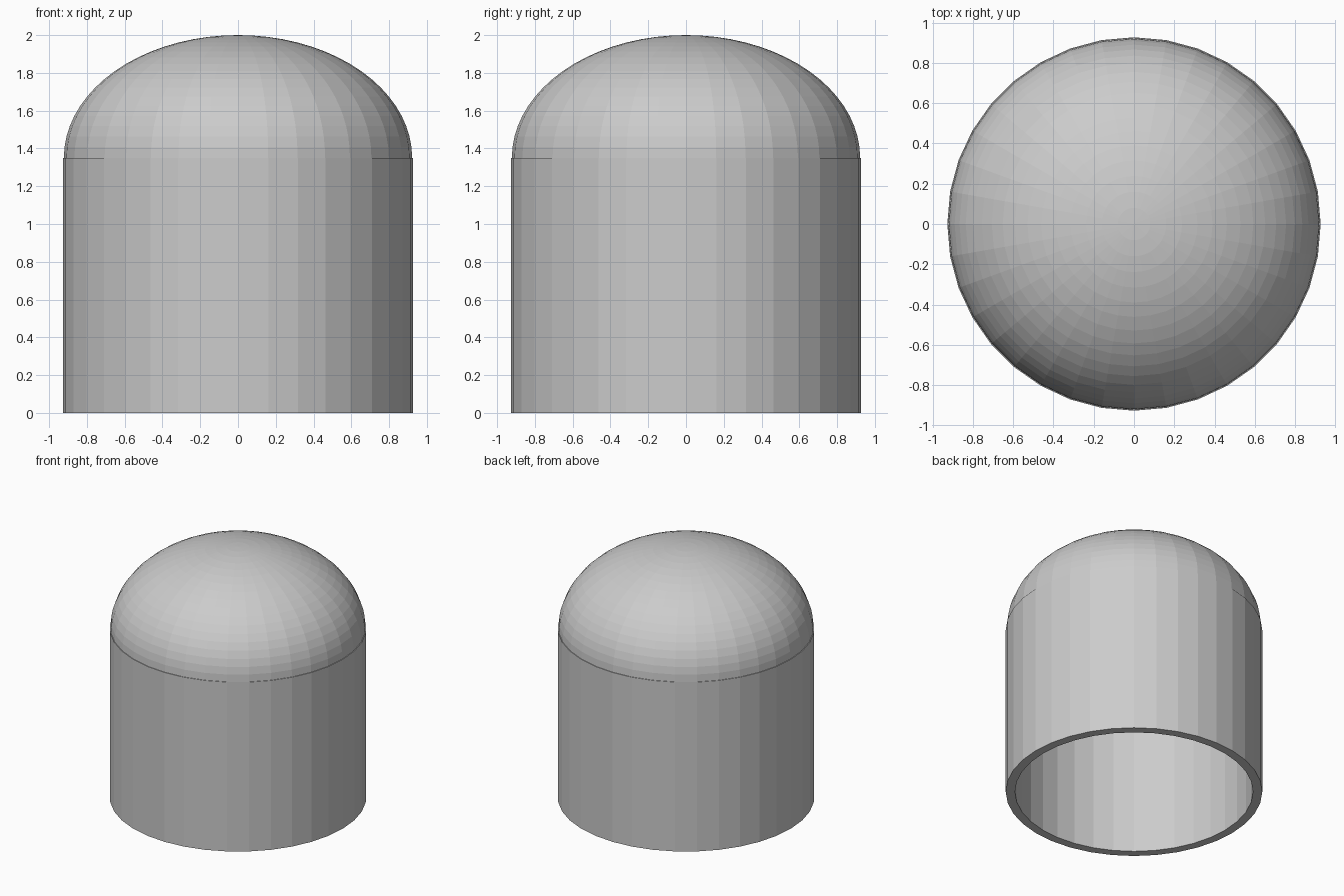
import bpy, bmesh
from math import sin, cos, pi

if "Cube" in bpy.data.objects:
    bpy.data.objects.remove(bpy.data.objects["Cube"])

SIDES, RINGS = 36, 18
WALL_TOP = 1.35


def dome_profile(radius, height):
    """Quarter ellipse from the wall top up to just short of the apex, plus apex height."""
    pts = [(radius * cos(i * pi / 2 / RINGS), WALL_TOP + height * sin(i * pi / 2 / RINGS))
           for i in range(RINGS)]
    return pts, WALL_TOP + height


def ring(bm, r, z):
    return [bm.verts.new((r * cos(2 * pi * k / SIDES), r * sin(2 * pi * k / SIDES), z))
            for k in range(SIDES)]


def skin(bm, profile, apex_start, apex_end):
    """Revolve an open profile around z and close both ends on the axis."""
    rings = [ring(bm, r, z) for r, z in profile]
    for a, b in zip(rings, rings[1:]):
        for k in range(SIDES):
            n = (k + 1) % SIDES
            bm.faces.new((a[k], a[n], b[n], b[k]))
    for loop, z in ((rings[0], apex_start), (rings[-1], apex_end)):
        tip = bm.verts.new((0, 0, z))
        for k in range(SIDES):
            bm.faces.new((loop[k], loop[(k + 1) % SIDES], tip))


# Hollow domed shell: inner dome and wall, bottom rim, outer wall and dome
outer, outer_apex = dome_profile(0.922, 0.65)
inner, inner_apex = dome_profile(0.86, 0.585)
profile = inner[::-1] + [(0.86, 0), (0.927, 0), (0.927, WALL_TOP)] + outer

bm = bmesh.new()
skin(bm, profile, inner_apex, outer_apex)
bmesh.ops.recalc_face_normals(bm, faces=bm.faces)
mesh = bpy.data.meshes.new("domed_shell")
bm.to_mesh(mesh)
bm.free()
shell = bpy.data.objects.new("domed_shell", mesh)
bpy.context.collection.objects.link(shell)
